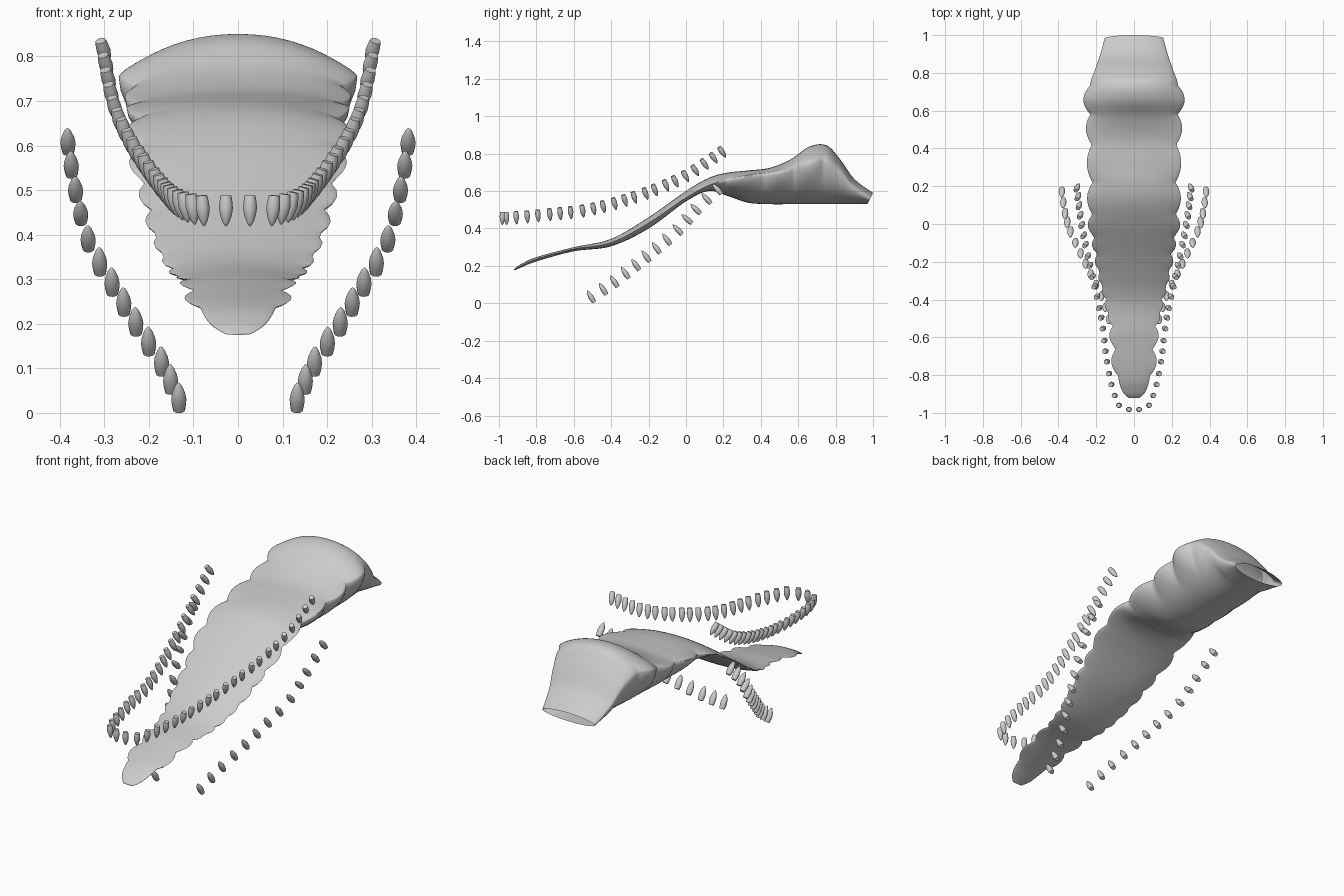
import bpy
import math
from mathutils import Vector, Matrix

cube = bpy.data.objects.get("Cube")
if cube:
    bpy.data.objects.remove(cube)


def make_material(name, colour):
    mat = bpy.data.materials.new(name)
    mat.use_nodes = True
    mat.diffuse_color = colour
    mat.node_tree.nodes["Principled BSDF"].inputs["Base Color"].default_value = colour
    return mat


grey = make_material("plain grey", (0.6, 0.6, 0.6, 1))


def make_object(name, verts, faces, sharp_angle):
    mesh = bpy.data.meshes.new(name)
    mesh.from_pydata(verts, [], faces)
    mesh.materials.append(grey)
    obj = bpy.data.objects.new(name, mesh)
    bpy.context.collection.objects.link(obj)
    bpy.ops.object.select_all(action="DESELECT")
    obj.select_set(True)
    bpy.context.view_layer.objects.active = obj
    bpy.ops.object.shade_smooth_by_angle(angle=math.radians(sharp_angle))
    return obj


def spline(points, steps):
    """Catmull-Rom curve through points of any dimension."""
    result = []
    last = len(points) - 1
    for i in range(last):
        a, b = points[max(i - 1, 0)], points[i]
        c, d = points[i + 1], points[min(i + 2, last)]
        for s in range(steps):
            t = s / steps
            result.append([
                q + 0.5 * t * (r - p + t * (2 * p - 5 * q + 4 * r - u + t * (3 * (q - r) + u - p)))
                for p, q, r, u in zip(a, b, c, d)])
    result.append(list(points[last]))
    return result


# Tongue: y, half width, top height, side edge height, underside height
stations = [
    (-.92, .03, .182, .178, .175), (-.885, .062, .208, .20, .19),
    (-.8, .085, .247, .237, .224), (-.6, .10, .30, .29, .278),
    (-.4, .145, .345, .325, .305), (-.2, .185, .46, .43, .40),
    (0, .215, .60, .565, .545), (.12, .218, .67, .63, .60),
    (.22, .218, .698, .66, .575), (.33, .22, .71, .685, .538),
    (.45, .222, .725, .70, .53), (.56, .228, .77, .725, .53),
    (.66, .238, .838, .755, .53), (.75, .23, .845, .755, .53),
    (.82, .205, .775, .71, .53), (.9, .18, .665, .625, .53), (1, .155, .59, .56, .53)]

# Notches between the rounded lobes along each side
notches = [-.8, -.66, -.54, -.47, -.4, -.33, -.25, -.16, -.07, .05, .22, .42, .58, .73]


def lobe(y):
    for a, b in zip(notches, notches[1:]):
        if a <= y < b:
            height = min(0.03, (b - a) * 0.26)
            return height * math.sin(math.pi * (y - a) / (b - a)) ** 0.8
    return 0


def build_tongue():
    around = 48
    rings = spline(stations, 10)
    verts, faces = [], []
    for y, width, top, edge, bottom in rings:
        tilt = 0.5 * max(0, (y - 0.85) / 0.15)
        for k in range(around):
            a = 2 * math.pi * k / around
            side, up = math.cos(a), math.sin(a)
            # The back is a shallow arch and the belly is rounder
            z = edge + (top - edge) * up ** 1.3 if up > 0 else edge + up * (edge - bottom)
            x = side * (width + lobe(y) * abs(side) ** 7)
            verts.append((x, y + (z - top) * tilt, z))
    for r in range(len(rings) - 1):
        for k in range(around):
            n = (k + 1) % around
            faces.append((r * around + k, r * around + n,
                          (r + 1) * around + n, (r + 1) * around + k))
    faces.append(tuple(reversed(range(around))))
    make_object("tongue", verts, faces, 75)


build_tongue()


# Teeth: turned bullet shape with a flat root and a pointed tip
tooth_profile = [(.78, 0), (.93, .2), (1, .4), (.86, .62), (.52, .84), (.2, .96)]


def add_tooth(verts, faces, centre, tip, length, wide, thick):
    count = 12
    across = tip.cross(Vector((0, 1, 0))).normalized()
    forward = across.cross(tip).normalized()
    frame = Matrix((across, forward, tip)).transposed()
    start = len(verts)
    for radius, height in tooth_profile:
        for k in range(count):
            a = 2 * math.pi * k / count
            local = Vector((wide * radius * math.cos(a), thick * radius * math.sin(a),
                            (height - 0.5) * length))
            verts.append(centre + frame @ local)
    verts.append(centre + tip * length / 2)
    apex = len(verts) - 1
    for r in range(len(tooth_profile) - 1):
        for k in range(count):
            i, j = start + r * count + k, start + r * count + (k + 1) % count
            faces.append((i, j, j + count, i + count))
    for k in range(count):
        faces.append((apex - count + k, apex - count + (k + 1) % count, apex))
    faces.append(tuple(start + k for k in reversed(range(count))))


def spread(path, count):
    """Evenly spaced points and directions along a smooth path."""
    pts = [Vector(p) for p in spline(path, 24)]
    dist = [0]
    for a, b in zip(pts, pts[1:]):
        dist.append(dist[-1] + (b - a).length)
    for n in range(count):
        want = dist[-1] * n / (count - 1)
        i = min(range(len(pts)), key=lambda j: abs(dist[j] - want))
        ahead, behind = pts[min(i + 1, len(pts) - 1)], pts[max(i - 1, 0)]
        yield pts[i], (ahead - behind).normalized()


def build_row(name, path, count, sign, lean, size):
    for label, mirror in (("left", 1), ("right", -1)):
        verts, faces = [], []
        for centre, along in spread(path, count):
            # The tip stands square to the slope of the row, upright at the middle
            outward = lean * min(1, max(0, centre.x * 8 - 0.3))
            tip = Vector((outward, -along.z, math.hypot(along.x, along.y))) * sign
            tip.normalize()
            flip = Vector((mirror, 1, 1))
            add_tooth(verts, faces, centre * flip, tip * flip, *size)
        make_object(label + "_" + name, verts, faces, 45)


upper_path = [(.027, -.982, .453), (.075, -.965, .453), (.115, -.86, .46), (.145, -.7, .475),
              (.165, -.53, .495), (.2, -.35, .54), (.245, -.15, .61), (.278, .02, .69), (.3, .195, .807)]
lower_path = [(.133, -.51, .037), (.17, -.39, .115), (.225, -.28, .2), (.283, -.16, .297),
              (.335, -.05, .39), (.365, .05, .505), (.382, .165, .612)]

build_row("upper_teeth", upper_path, 23, -1, 0.25, (.07, .0155, .0145))
build_row("lower_teeth", lower_path, 13, 1, 0.03, (.074, .017, .0145))
